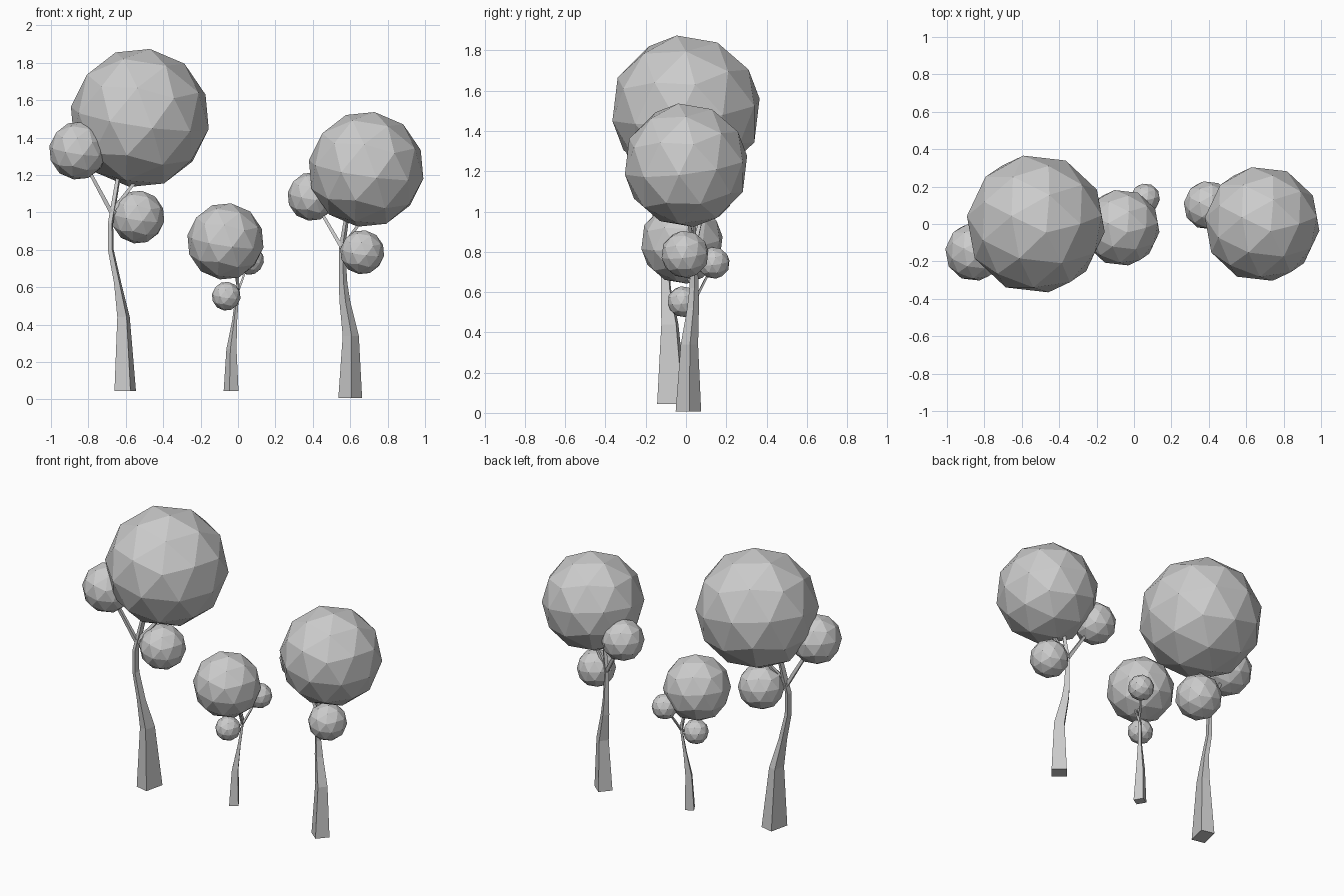
import bpy, bmesh
from math import radians, cos, sin
from mathutils import Vector

if "Cube" in bpy.data.objects:
    bpy.data.objects.remove(bpy.data.objects["Cube"])


def finish(bm, name):
    bmesh.ops.recalc_face_normals(bm, faces=bm.faces)
    mesh = bpy.data.meshes.new(name)
    bm.to_mesh(mesh)
    bm.free()
    obj = bpy.data.objects.new(name, mesh)
    bpy.context.collection.objects.link(obj)
    return obj


def loft(rings, name):
    """Skin a list of 4-point rings into a closed low-poly tube."""
    bm = bmesh.new()
    loops = [[bm.verts.new(p) for p in ring] for ring in rings]
    for a, b in zip(loops, loops[1:]):
        for i in range(4):
            j = (i + 1) % 4
            bm.faces.new((a[i], a[j], b[j], b[i]))
    bm.faces.new(loops[0])
    bm.faces.new(loops[-1])
    return finish(bm, name)


CORNERS = ((-1, -1), (1, -1), (1, 1), (-1, 1))


def trunk(name, path, hx, hy, angle):
    """Path entries are x, y, z, scale of the base section."""
    c, s = cos(radians(angle)), sin(radians(angle))
    u, v = Vector((c, s, 0)), Vector((-s, c, 0))
    loft([[Vector((x, y, z)) + u * hx * k * a + v * hy * k * b for a, b in CORNERS]
          for x, y, z, k in path], name)


def branch(name, start, end, r0, r1):
    p, q = Vector(start), Vector(end)
    d = (q - p).normalized()
    u = d.cross(Vector((0, 1, 0))).normalized()
    v = d.cross(u)
    loft([[o + (u * a + v * b) * r for a, b in CORNERS]
          for o, r in ((p, r0), (q, r1))], name)


def foliage(name, centre, r):
    bm = bmesh.new()
    bmesh.ops.create_icosphere(bm, subdivisions=2, radius=r * 1.01)
    obj = finish(bm, name)
    obj.location = centre
    obj.rotation_euler = (0.15, 0.12, 0.2)


# Each tree: trunk path and section, foliage balls, fork point, branch radius
trees = {
    "tall_tree": dict(
        path=[(-.603, -.07, .045, 1), (-.612, -.08, .44, .58), (-.643, -.10, .62, .34),
              (-.680, -.105, .80, .27), (-.682, -.105, .94, .25),
              (-.665, -.09, 1.04, .24), (-.63, -.06, 1.25, .2)],
        section=(.044, .065, -13),
        balls=[((-.525, 0, 1.505), .372), ((-.855, -.15, 1.33), .155), ((-.535, -.03, .975), .142)],
        fork=(-.677, -.10, 1.0), inner=(-.53, -.02, 1.19), r=.011),
    "small_tree": dict(
        path=[(-.037, .012, .045, 1), (-.035, .02, .27, .68), (-.018, .035, .42, .34),
              (-.005, .05, .55, .24), (0, .05, .61, .22), (-.02, .03, .72, .18)],
        section=(.028, .031, 30),
        balls=[((-.067, -.02, .845), .205), ((.06, .138, .745), .079), ((-.063, -.015, .552), .077)],
        fork=(-.002, .05, .57), inner=(.0, 0, .70), r=.006),
    "middle_tree": dict(
        path=[(.600, .012, .008, 1), (.603, .017, .34, .68), (.572, .035, .52, .46),
              (.562, .04, .62, .36), (.556, .04, .81, .26), (.585, .03, 1.0, .2)],
        section=(.044, .046, 50),
        balls=[((.685, 0, 1.23), .309), ((.395, .10, 1.085), .13), ((.664, -.005, .787), .118)],
        fork=(.556, .04, .81), inner=(.67, .01, .97), r=.01),
}

for name, t in trees.items():
    trunk(name + "_trunk", t["path"], *t["section"])
    for i, (centre, r) in enumerate(t["balls"]):
        foliage(f"{name}_foliage_{i}", centre, r)
    # Thin branches into the foliage balls
    r = t["r"]
    branch(name + "_outer_branch", t["fork"], t["balls"][1][0], r, r * .7)
    branch(name + "_inner_branch", t["fork"], t["inner"], r, r * .7)
    branch(name + "_low_branch", t["fork"], t["balls"][2][0], r, r * .7)
